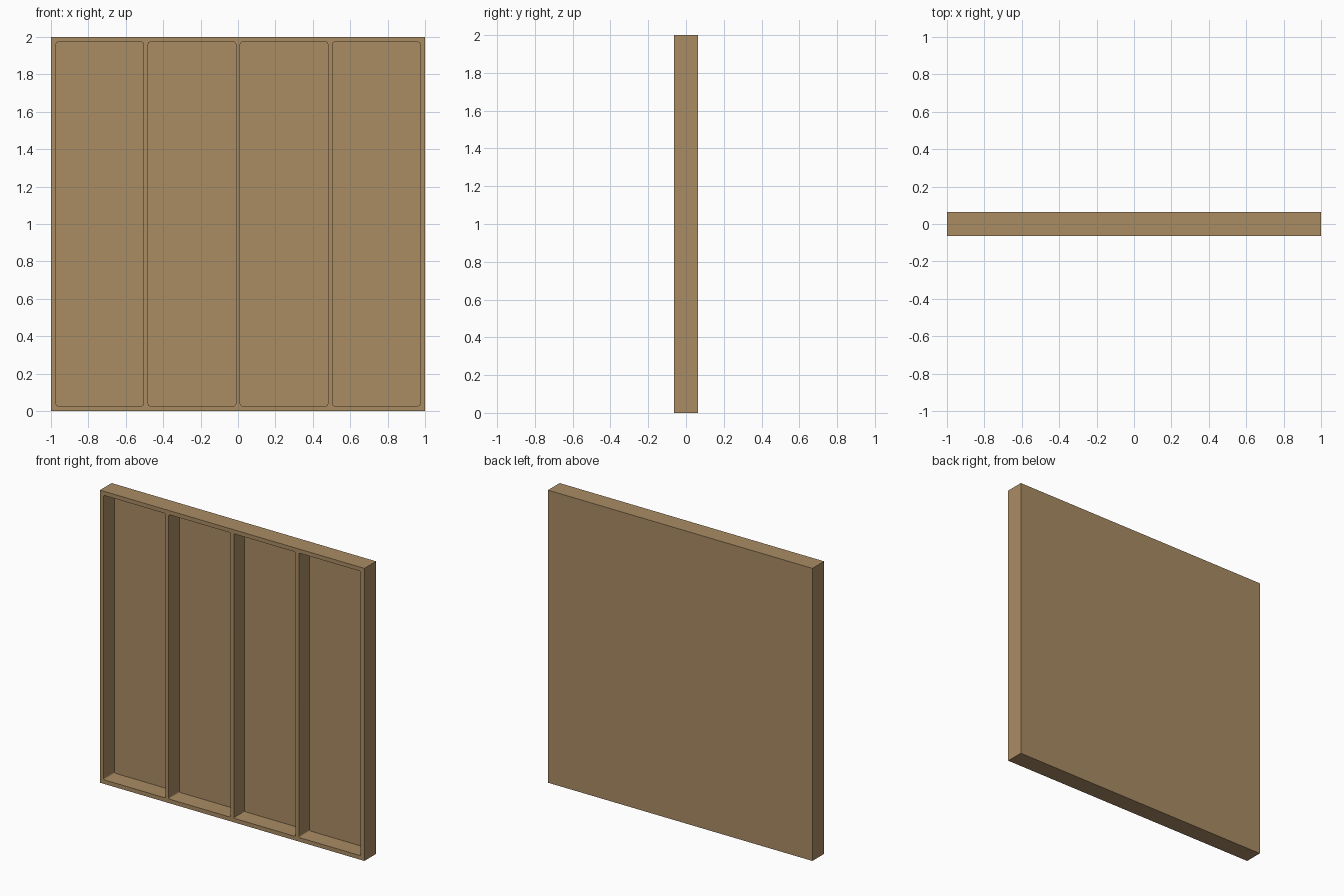
import bpy
import bmesh

WIDTH, DEPTH, HEIGHT = 2.0, 0.126, 2.0
RIM, DIVIDER, BACK = 0.028, 0.024, 0.008
BAYS = 4

if "Cube" in bpy.data.objects:
    bpy.data.objects.remove(bpy.data.objects["Cube"], do_unlink=True)

wood = bpy.data.materials.new("tan wood")
wood.use_nodes = True
tan = (0.40, 0.262, 0.127, 1.0)
wood.diffuse_color = tan
wood.node_tree.nodes["Principled BSDF"].inputs["Base Color"].default_value = tan


def box(name, size, centre, corner=0.0):
    """Box whose four depth-wise edges are optionally rounded."""
    bm = bmesh.new()
    bmesh.ops.create_cube(bm, size=1)
    bmesh.ops.scale(bm, vec=size, verts=bm.verts)
    if corner:
        edges = [e for e in bm.edges
                 if abs(e.verts[0].co.y - e.verts[1].co.y) > size[1] / 2]
        bmesh.ops.bevel(bm, geom=edges, offset=corner, segments=3,
                        profile=0.5, affect='EDGES')
    mesh = bpy.data.meshes.new(name)
    bm.to_mesh(mesh)
    bm.free()
    mesh.materials.append(wood)
    obj = bpy.data.objects.new(name, mesh)
    obj.location = centre
    bpy.context.collection.objects.link(obj)
    return obj


# Solid panel
panel = box("panel_frame", (WIDTH, DEPTH, HEIGHT), (0, 0, HEIGHT / 2))

# Four tall pockets cut in from the front, leaving a thin back
bay_width = (WIDTH - 2 * RIM - (BAYS - 1) * DIVIDER) / BAYS
overshoot = 0.1
for i in range(BAYS):
    x = (i - (BAYS - 1) / 2) * (bay_width + DIVIDER)
    cutter = box(f"bay_cutter_{i + 1}",
                 (bay_width, DEPTH - BACK + overshoot, HEIGHT - 2 * RIM),
                 (x, -(BACK + overshoot) / 2, HEIGHT / 2), corner=0.009)
    cutter.hide_render = True
    cutter.display_type = 'WIRE'
    cut = panel.modifiers.new(f"bay_{i + 1}", 'BOOLEAN')
    cut.operation = 'DIFFERENCE'
    cut.solver = 'EXACT'
    cut.object = cutter

# Bake the cuts and drop the cutters
bpy.context.view_layer.update()
evaluated = panel.evaluated_get(bpy.context.evaluated_depsgraph_get())
finished = bpy.data.meshes.new_from_object(evaluated)
cutters = [m.object for m in panel.modifiers]
panel.modifiers.clear()
panel.data = finished
for cutter in cutters:
    bpy.data.objects.remove(cutter, do_unlink=True)

# Crisp edges with smooth pocket corners
bpy.ops.object.select_all(action='DESELECT')
panel.select_set(True)
bpy.context.view_layer.objects.active = panel
bpy.ops.object.shade_smooth_by_angle()
